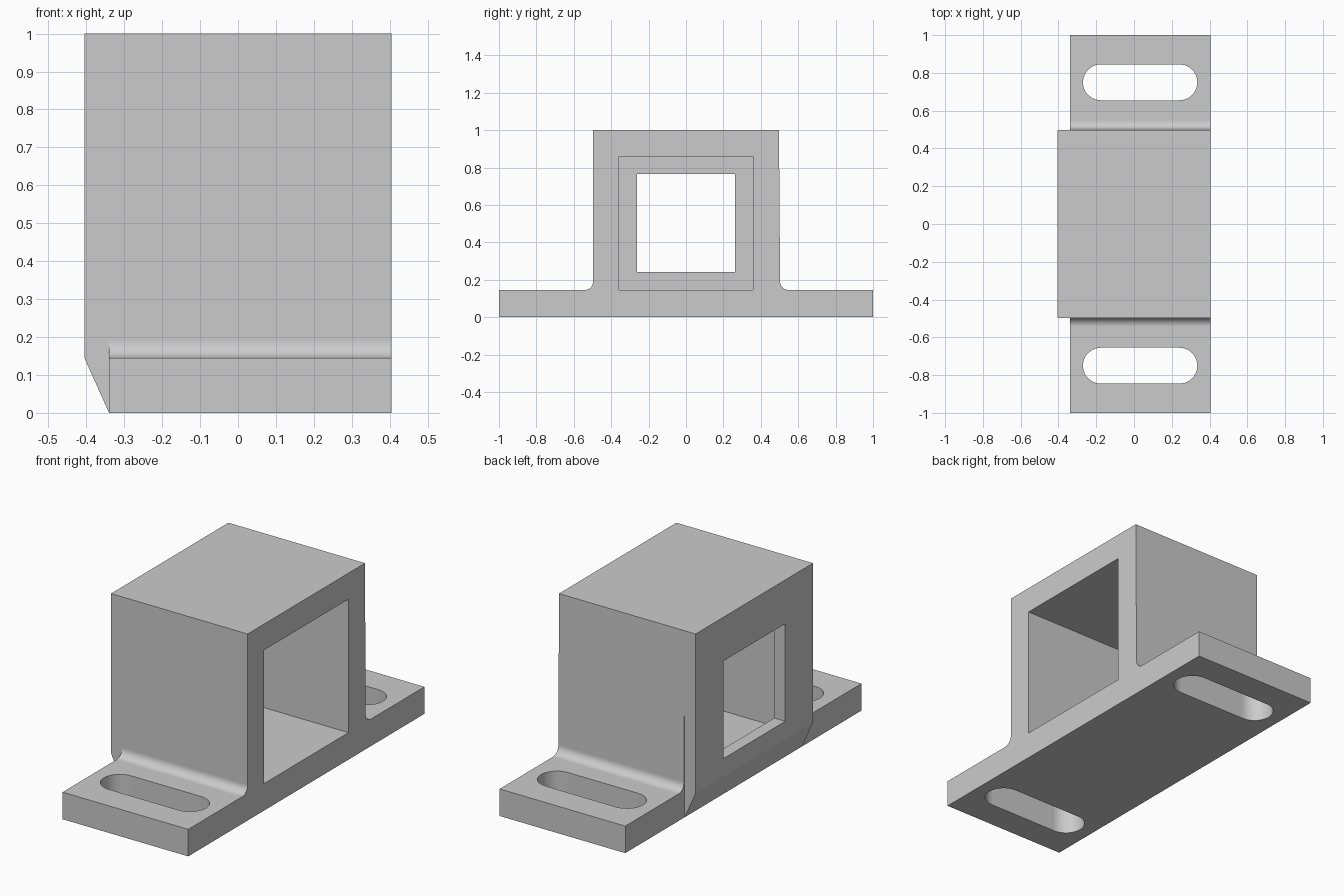
import bpy
import bmesh
from math import sin, cos, pi

cube = bpy.data.objects.get("Cube")
if cube:
    bpy.data.objects.remove(cube, do_unlink=True)

grey = bpy.data.materials.new("plain_grey")
grey.use_nodes = True
grey.diffuse_color = (0.6, 0.6, 0.6, 1)
grey.node_tree.nodes["Principled BSDF"].inputs["Base Color"].default_value = (0.6, 0.6, 0.6, 1)

X_BACK, X_STEP, X_FRONT = -0.405, -0.34, 0.405
WALL, WALL_FOOT = 0.497, 0.503
BASE_TOP, FILLET = 0.145, 0.045


def prism(name, points, offset):
    """Extrude a closed 3D outline along an offset vector."""
    bm = bmesh.new()
    face = bm.faces.new([bm.verts.new(p) for p in points])
    extruded = bmesh.ops.extrude_face_region(bm, geom=[face])["geom"]
    verts = [v for v in extruded if isinstance(v, bmesh.types.BMVert)]
    bmesh.ops.translate(bm, verts=verts, vec=offset)
    bmesh.ops.recalc_face_normals(bm, faces=bm.faces)
    mesh = bpy.data.meshes.new(name)
    bm.to_mesh(mesh)
    bm.free()
    mesh.materials.append(grey)
    obj = bpy.data.objects.new(name, mesh)
    bpy.context.collection.objects.link(obj)
    return obj


def box(name, x0, x1, half_y, z0, z1):
    outline = [(x0, -half_y, z0), (x0, half_y, z0), (x0, half_y, z1), (x0, -half_y, z1)]
    return prism(name, outline, (x1 - x0, 0, 0))


def arc(cx, cy, radius, start, end, steps):
    angles = [start + (end - start) * i / steps for i in range(steps + 1)]
    return [(cx + radius * cos(a), cy + radius * sin(a)) for a in angles]


def cut(obj, cutter):
    cutter.hide_render = True
    mod = obj.modifiers.new("cut", 'BOOLEAN')
    mod.operation = 'DIFFERENCE'
    mod.solver = 'EXACT'
    mod.object = cutter
    bpy.context.view_layer.objects.active = obj
    bpy.ops.object.modifier_apply(modifier=mod.name)
    bpy.data.objects.remove(cutter, do_unlink=True)


def finish(obj):
    """Smooth the rounded strips only; flat faces stay flat."""
    bpy.ops.object.select_all(action='DESELECT')
    obj.select_set(True)
    bpy.context.view_layer.objects.active = obj
    bpy.ops.object.shade_smooth_by_angle(angle=pi / 6)
    for poly in obj.data.polygons:
        poly.use_smooth = max(abs(c) for c in poly.normal) < 0.999


# Housing and flanges: one filleted profile, right half then left half
def foot(wall):
    return arc(wall + FILLET, BASE_TOP + FILLET, FILLET, pi, 1.5 * pi, 10)


back = [(WALL, 1)] + foot(WALL_FOOT) + [(1, BASE_TOP), (1, 0)]
front = [(-y, z) for y, z in reversed([(WALL, 1)] + foot(WALL) + [(1, BASE_TOP), (1, 0)])]
body = prism("housing_and_flanges", [(X_STEP, y, z) for y, z in back + front],
             (X_FRONT - X_STEP, 0, 0))

# Square cavity running through the housing
cut(body, box("cavity_cutter", X_STEP - 0.1, X_FRONT + 0.1, 0.357, BASE_TOP, 0.86))

# Rounded mounting slot in each flange
for side in (-1, 1):
    r, cy = 0.095, side * 0.75
    outline = arc(0.335 - r, cy, r, -pi / 2, pi / 2, 20)
    outline += arc(-0.27 + r, cy, r, pi / 2, 1.5 * pi, 20)
    cut(body, prism("slot_cutter", [(x, y, -0.1) for x, y in outline], (0, 0, 0.4)))
finish(body)

# End plate with a chamfered foot and a smaller window
plate_outline = [(X_STEP, 0), (X_STEP, 1), (X_BACK, 1), (X_BACK, BASE_TOP)]
plate = prism("end_plate", [(x, -WALL, z) for x, z in plate_outline], (0, 2 * WALL, 0))
cut(plate, box("window_cutter", X_BACK - 0.1, X_STEP + 0.1, 0.262, 0.242, 0.765))
finish(plate)
